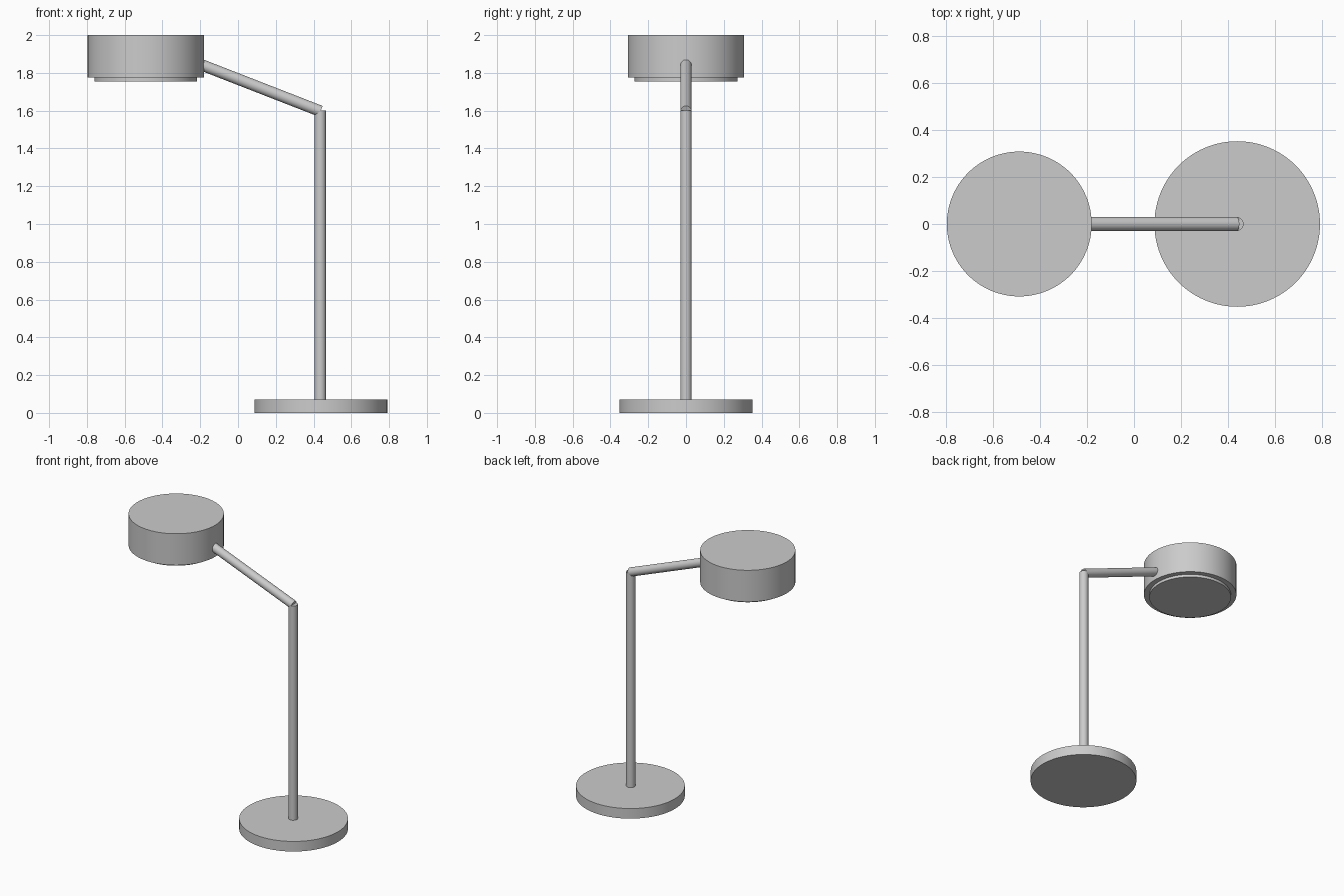
import bpy, math
from mathutils import Vector

if "Cube" in bpy.data.objects:
    bpy.data.objects.remove(bpy.data.objects["Cube"])


def rod(name, start, end, radius, sides=64):
    """Capped cylinder running between two points."""
    a, b = Vector(start), Vector(end)
    d = b - a
    bpy.ops.mesh.primitive_cylinder_add(vertices=sides, radius=radius,
                                        depth=d.length, location=(a + b) / 2)
    ob = bpy.context.object
    ob.name = name
    ob.rotation_euler = d.to_track_quat('Z', 'Y').to_euler()
    bpy.ops.object.shade_smooth_by_angle(angle=math.radians(30))
    return ob


BASE_X, HEAD_X = 0.439, -0.488
TUBE = 0.03

# weighted foot and upright
rod("base", (BASE_X, 0, 0), (BASE_X, 0, 0.072), 0.352, 96)
rod("post", (0.436, 0, 0.06), (0.436, 0, 1.601), TUBE, 32)

# sloping arm, ending just inside the lamp head
rod("arm", (0.437, 0, 1.597), (-0.21, 0, 1.849), TUBE, 32)

# drum-shaped head with light diffuser below
rod("lamp_head", (HEAD_X, 0, 1.775), (HEAD_X, 0, 2.0), 0.308, 96)
rod("diffuser", (HEAD_X, 0, 1.755), (HEAD_X, 0, 1.785), 0.272, 96)
